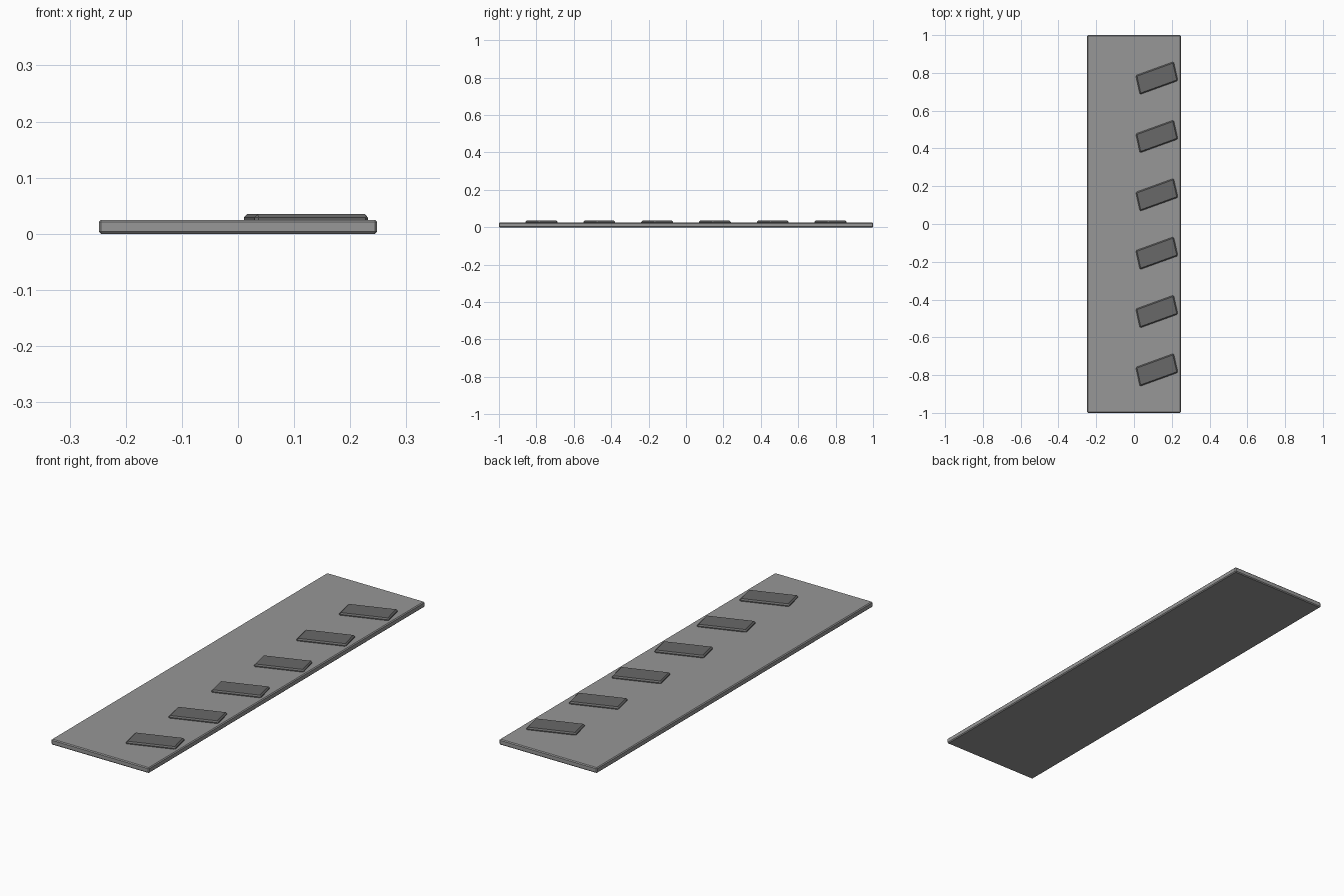
import bpy, bmesh

if "Cube" in bpy.data.objects:
    bpy.data.objects.remove(bpy.data.objects["Cube"])


def material(name, v):
    m = bpy.data.materials.new(name)
    m.diffuse_color = (v, v, v, 1)
    m.use_nodes = True
    m.node_tree.nodes["Principled BSDF"].inputs["Base Color"].default_value = m.diffuse_color
    return m


def prism(name, outline, z0, z1, bevel, mat):
    """Extrude a counter-clockwise outline from z0 to z1 and chamfer its edges."""
    bm = bmesh.new()
    face = bm.faces.new([bm.verts.new((x, y, z0)) for x, y in outline])
    ext = bmesh.ops.extrude_face_region(bm, geom=[face], use_keep_orig=True)
    for v in ext["geom"]:
        if isinstance(v, bmesh.types.BMVert):
            v.co.z = z1
    bmesh.ops.recalc_face_normals(bm, faces=bm.faces[:])
    bmesh.ops.bevel(bm, geom=bm.edges[:], offset=bevel, segments=1,
                    profile=0.5, affect='EDGES')
    me = bpy.data.meshes.new(name)
    bm.to_mesh(me)
    bm.free()
    me.materials.append(mat)
    ob = bpy.data.objects.new(name, me)
    bpy.context.collection.objects.link(ob)
    return ob


light_grey = material("light grey", 0.31)
dark_grey = material("dark grey", 0.14)

# long flat base board
W, L = 0.248, 1.0
prism("base_board", [(-W, -L), (W, -L), (W, L), (-W, L)], 0, 0.025, 0.004, light_grey)

# six slanted raised pads along the right half, slightly sunk into the board
cx, pitch = 0.121, 0.309
pad = [(-0.09, -0.087), (0.112, -0.014), (0.089, 0.087), (-0.112, 0.014)]
for i in range(6):
    cy = (i - 2.5) * pitch
    prism(f"slanted_pad_{i + 1}", [(cx + x, cy + y) for x, y in pad],
          0.01, 0.035, 0.006, dark_grey)
